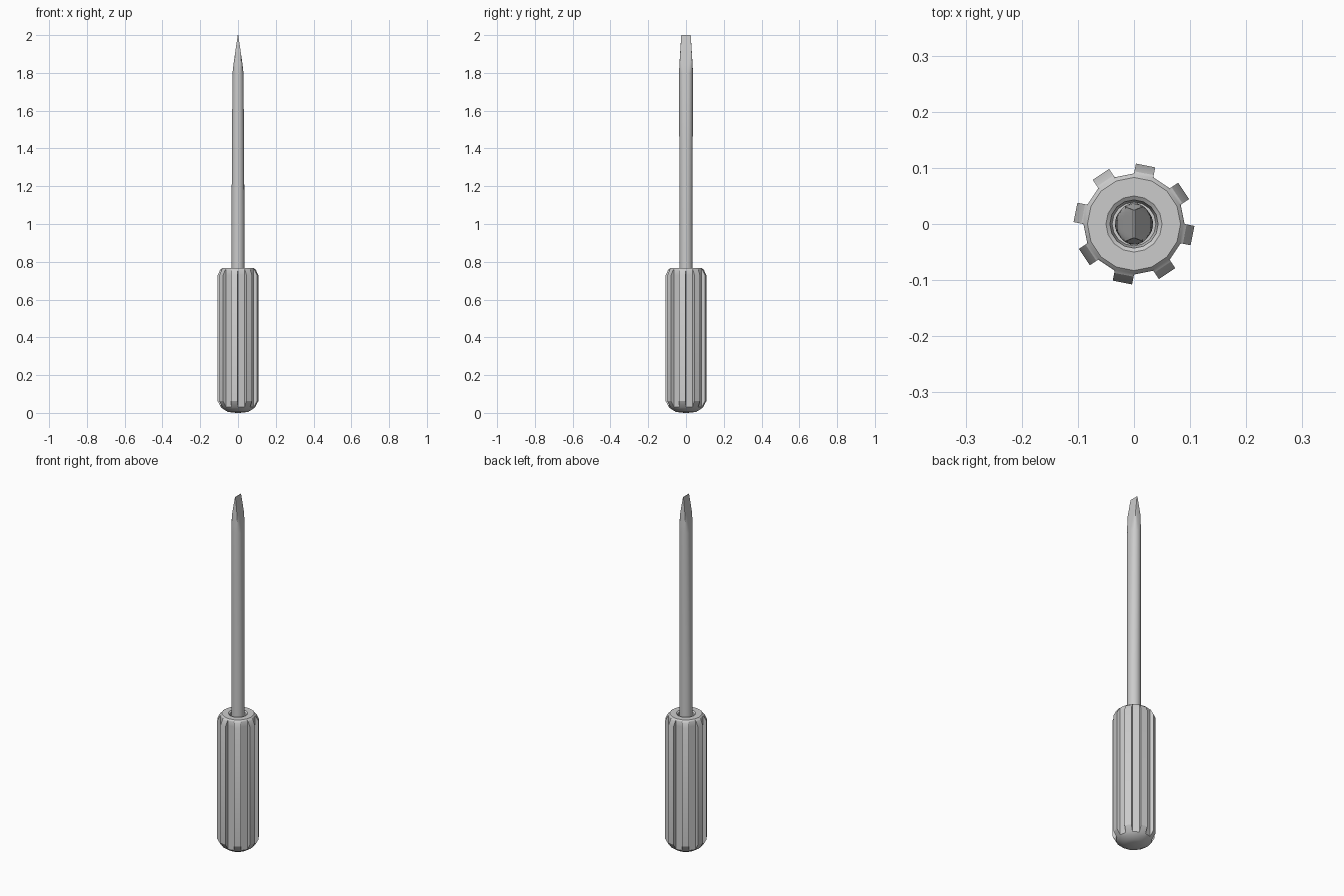
import bpy, bmesh
from math import sin, cos, pi
from mathutils import Vector

if "Cube" in bpy.data.objects:
    bpy.data.objects.remove(bpy.data.objects["Cube"])


def loft(name, rings, angle):
    """Skin a stack of equal-count point rings and cap both ends."""
    bm = bmesh.new()
    rows = [[bm.verts.new(p) for p in ring] for ring in rings]
    n = len(rows[0])
    for a, b in zip(rows, rows[1:]):
        for i in range(n):
            j = (i + 1) % n
            bm.faces.new((a[i], a[j], b[j], b[i]))
    bm.faces.new(rows[0][::-1])
    bm.faces.new(rows[-1])
    bmesh.ops.remove_doubles(bm, verts=bm.verts, dist=1e-5)
    bmesh.ops.recalc_face_normals(bm, faces=bm.faces)
    mesh = bpy.data.meshes.new(name)
    bm.to_mesh(mesh)
    bm.free()
    ob = bpy.data.objects.new(name, mesh)
    bpy.context.collection.objects.link(ob)
    bpy.ops.object.select_all(action='DESELECT')
    bpy.context.view_layer.objects.active = ob
    ob.select_set(True)
    bpy.ops.object.shade_smooth_by_angle(angle=angle)
    return ob


def handle_ring(z, r, h):
    """16-sided section with every second side raised by h as a grip rib."""
    pts = []
    for k in range(8):
        mid = pi / 4 * k - pi / 16
        a, b = [Vector((r * cos(t), r * sin(t), z)) for t in (mid - pi / 16, mid + pi / 16)]
        out = Vector((cos(mid), sin(mid), 0)) * h
        pts += [a, a + out, b + out, b]
    return pts


def shaft_ring(z, rx, ry, hx, hy):
    """Ellipse clipped to a box, so the tip flattens into a blade."""
    pts = []
    for i in range(32):
        t = 2 * pi * i / 32
        x, y = rx * cos(t), ry * sin(t)
        pts.append((max(-hx, min(hx, x)), max(-hy, min(hy, y)), z))
    return pts


# ribbed handle: domed butt, chamfered ribs, rounded rim and shaft socket
H = 0.018
handle_profile = [
    (0.008, 0.03, 0), (0.012, 0.055, 0), (0.02, 0.078, 0), (0.03, 0.09, 0),
    (0.062, 0.09, H), (0.73, 0.09, H), (0.758, 0.09, 0.004), (0.762, 0.088, 0),
    (0.767, 0.083, 0), (0.767, 0.05, 0), (0.762, 0.043, 0), (0.735, 0.039, 0),
]
handle_profile.insert(0, (0.006, 0.008, 0))
handle_profile = [(z - 0.006 if z < 0.015 else z, r, h) for z, r, h in handle_profile]
loft("handle", [handle_ring(*p) for p in handle_profile], 0.5)

# round shaft that turns into a flat wedge blade
shaft_profile = [
    (0.72, 0.034, 0.034, 0.034, 0.034), (1.05, 0.034, 0.034, 0.034, 0.034),
    (1.4, 0.033, 0.0355, 0.032, 0.036), (1.8, 0.032, 0.037, 0.029, 0.037),
    (1.84, 0.032, 0.037, 0.0245, 0.035), (1.9, 0.032, 0.037, 0.016, 0.0315),
    (2.0, 0.032, 0.037, 0.0015, 0.025),
]
loft("shaft", [shaft_ring(*p) for p in shaft_profile], 0.45)
